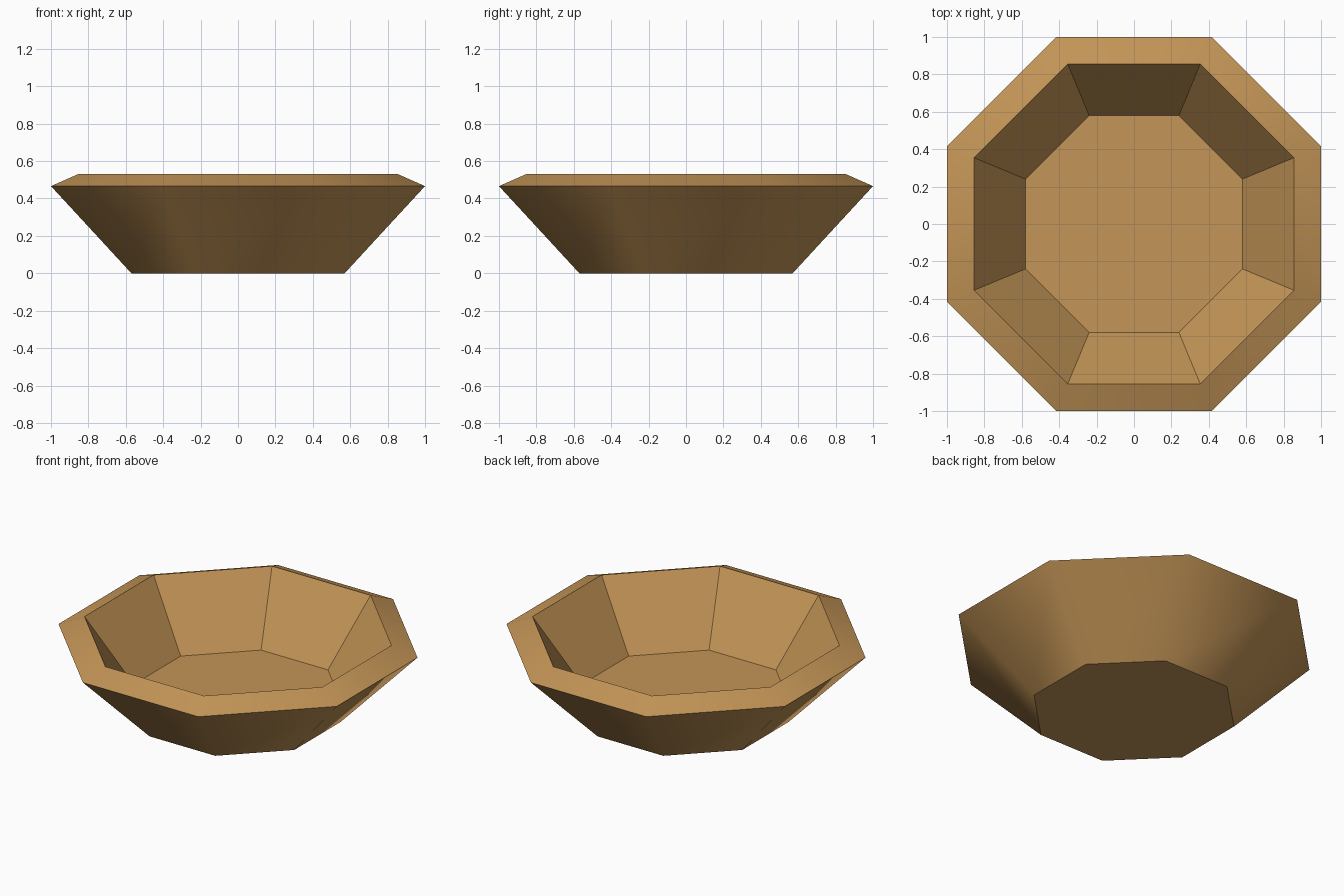
import bpy, bmesh, math

if "Cube" in bpy.data.objects:
    bpy.data.objects.remove(bpy.data.objects["Cube"])

SIDES = 8
# Cross-section from underside to inner floor: (distance to flat side, height)
PROFILE = [(0.57, 0.0), (1.0, 0.466), (0.855, 0.53), (0.58, 0.12)]

wood = bpy.data.materials.new("warm_wood")
wood.diffuse_color = (0.55, 0.30, 0.095, 1)
wood.use_nodes = True
wood.node_tree.nodes["Principled BSDF"].inputs["Base Color"].default_value = wood.diffuse_color


def ring(bm, apothem, z):
    """Octagon with flat sides facing the axes."""
    r = apothem / math.cos(math.pi / SIDES)
    return [bm.verts.new((r * math.cos((i + 0.5) * math.tau / SIDES),
                          r * math.sin((i + 0.5) * math.tau / SIDES), z))
            for i in range(SIDES)]


bm = bmesh.new()
rings = [ring(bm, a, z) for a, z in PROFILE]

# Outer wall, sloped rim and inner wall
for low, high in zip(rings, rings[1:]):
    for i in range(SIDES):
        j = (i + 1) % SIDES
        bm.faces.new((low[i], low[j], high[j], high[i]))

# Underside and inner floor
bm.faces.new(rings[0][::-1])
bm.faces.new(rings[-1])
bmesh.ops.recalc_face_normals(bm, faces=bm.faces)

mesh = bpy.data.meshes.new("bowl")
bm.to_mesh(mesh)
bm.free()
mesh.materials.append(wood)
bowl = bpy.data.objects.new("bowl", mesh)
bpy.context.collection.objects.link(bowl)

# Soft outer wall, crisp inner wall and rim edges
bpy.context.view_layer.objects.active = bowl
bowl.select_set(True)
bpy.ops.object.shade_smooth_by_angle(angle=math.radians(34.5))
